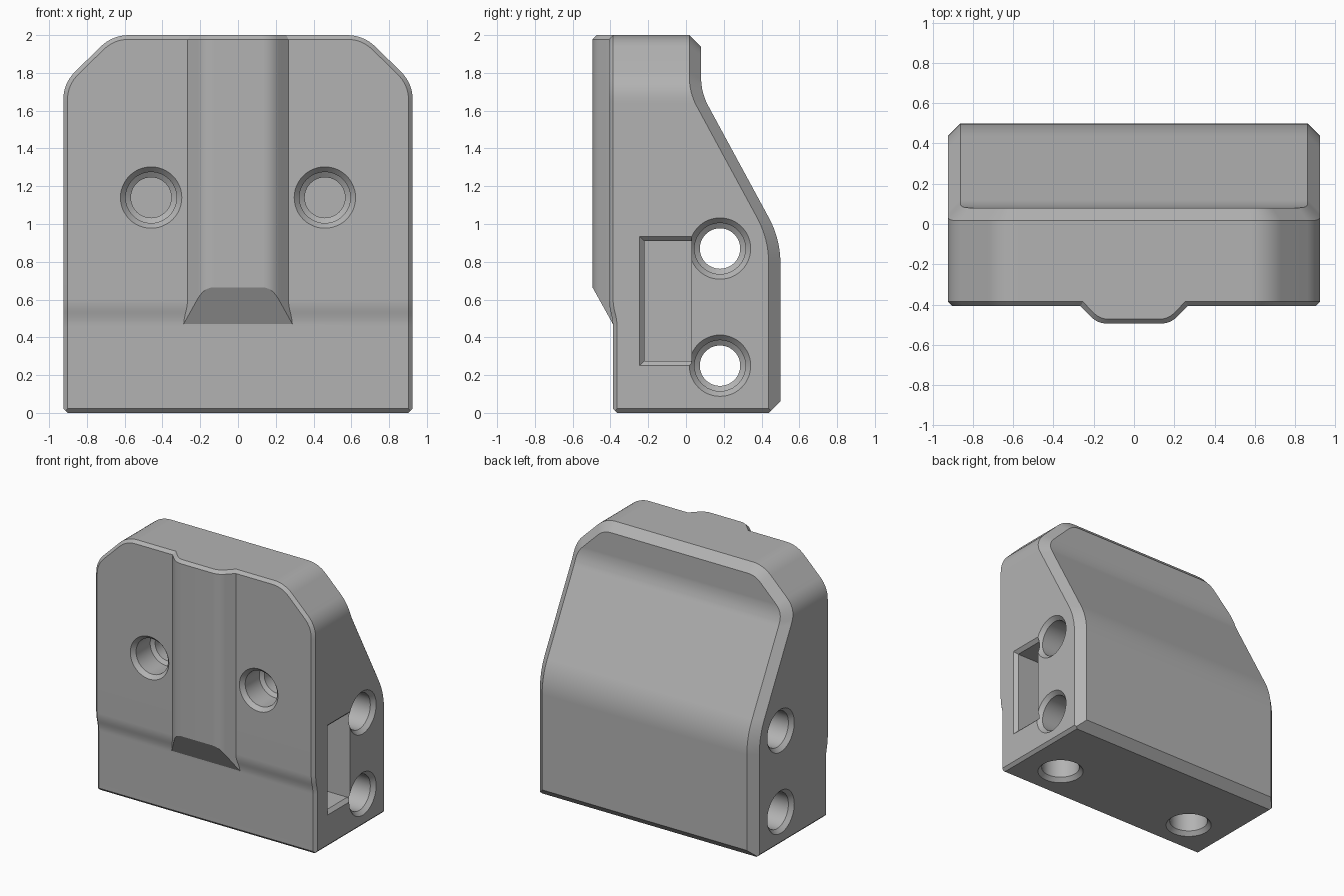
import bpy, bmesh, math
from mathutils import Vector, Matrix

if "Cube" in bpy.data.objects:
    bpy.data.objects.remove(bpy.data.objects["Cube"], do_unlink=True)

grey = bpy.data.materials.new("plain_grey")
grey.use_nodes = True
COLOUR = (0.45, 0.45, 0.45, 1)
grey.diffuse_color = COLOUR
grey.node_tree.nodes["Principled BSDF"].inputs["Base Color"].default_value = COLOUR


def to_object(name, bm):
    bmesh.ops.recalc_face_normals(bm, faces=bm.faces)
    mesh = bpy.data.meshes.new(name)
    bm.to_mesh(mesh)
    bm.free()
    mesh.materials.append(grey)
    obj = bpy.data.objects.new(name, mesh)
    bpy.context.collection.objects.link(obj)
    return obj


def fillet(a, corner, b, length, steps=8):
    """Points rounding a corner between the directions to a and b."""
    a, c, b = Vector(a), Vector(corner), Vector(b)
    p, q = c + (a - c).normalized() * length, c + (b - c).normalized() * length
    return [p.lerp(c, t).lerp(c.lerp(q, t), t) for t in (i / steps for i in range(steps + 1))]


def lookup(profile, z):
    """Depth of a (y, z) profile, listed upwards, at height z."""
    for (y0, z0), (y1, z1) in zip(profile, profile[1:]):
        if z <= z1:
            return y0 + (y1 - y0) * max(0, (z - z0) / (z1 - z0))
    return profile[-1][0]


def loft(rings, caps=True):
    """Closed rings of 3D points bridged in order."""
    bm = bmesh.new()
    loops = [[bm.verts.new(p) for p in ring] for ring in rings]
    n = len(loops[0])
    for a, b in zip(loops, loops[1:]):
        for i in range(n):
            j = (i + 1) % n
            bm.faces.new((a[i], a[j], b[j], b[i]))
    if caps:
        bm.faces.new(loops[0])
        bm.faces.new(loops[-1])
    return bm, loops


def combine(target, other, operation):
    mod = target.modifiers.new(operation, 'BOOLEAN')
    mod.operation, mod.solver, mod.object = operation, 'EXACT', other
    bpy.context.view_layer.objects.active = target
    bpy.ops.object.modifier_apply(modifier=mod.name)
    bpy.data.objects.remove(other, do_unlink=True)


# Side profiles of the back and front faces
W, H = 0.925, 2.0
low, high = (0.5, 0.92), (0.08, 1.695)
back = [Vector((0.5, 0))] + fillet((0.5, 0), low, high, 0.13) + \
    fillet(low, high, (0.08, H), 0.08) + [Vector((0.08, H))]
f_low, f_high = (-0.387, 0.49), (-0.408, 0.57)
front = [Vector((-0.387, 0))] + fillet((-0.387, 0), f_low, f_high, 0.035, 4) + \
    fillet(f_low, f_high, (-0.408, H), 0.035, 4) + [Vector((-0.408, H))]

# Front outline: straight side, then a rounded sloping shoulder
side, top = (W, 1.745), (0.665, H)
shoulder = fillet((W, 0), side, top, 0.09) + fillet(side, top, (0, H), 0.09)
heights = sorted({round(p.y, 4) for p in back + front if p.y < shoulder[0].y - 0.005})
half = [Vector((W, z)) for z in heights] + shoulder
outline = half + [Vector((-p.x, p.y)) for p in reversed(half)]


def inset(points, d):
    out = []
    for i, p in enumerate(points):
        e0 = (p - points[i - 1]).normalized()
        e1 = (points[(i + 1) % len(points)] - p).normalized()
        n0, n1 = Vector((-e0.y, e0.x)), Vector((-e1.y, e1.x))
        out.append(p + (n0 + n1) * (d / (1 + n0.dot(n1))))
    return out


CF, CB = 0.022, 0.062
rings = [[(p.x, lookup(front, p.y), p.y) for p in inset(outline, CF)],
         [(p.x, lookup(front, p.y) + CF, p.y) for p in outline],
         [(p.x, lookup(back, p.y) - CB, p.y) for p in outline],
         [(p.x, lookup(back, p.y), p.y) for p in inset(outline, CB)]]
bm, loops = loft(rings, caps=False)
for loop in (loops[0], loops[-1]):
    n = len(loop)
    for k in range(n // 2 - 1):
        bm.faces.new((loop[k], loop[k + 1], loop[n - 2 - k], loop[n - 1 - k]))

# Small bevel along the two bottom side edges
for s in (1, -1):
    cut = bmesh.ops.bisect_plane(bm, geom=bm.verts[:] + bm.edges[:] + bm.faces[:],
                                 plane_co=(s * (W - 0.022), 0, 0), plane_no=(s, 0, -1),
                                 clear_outer=True)
    bmesh.ops.holes_fill(bm, edges=[e for e in bm.edges if e.is_boundary], sides=0)
body = to_object("body", bm)

# Raised centre rib with a sloped lower end
RIB = -0.495
crown = fillet((0.365, -0.31), (0.18, RIB), (0, RIB), 0.05, 6)
right = [Vector((0.365, -0.31))] + crown
section = right + [Vector((-p.x, p.y)) for p in reversed(right)]


def slope(y):
    return 0.47 + (-0.387 - y) * 1.8


tucked = [Vector((p.x * 0.95, p.y + CF)) for p in section]
rib = to_object("centre_rib", loft([
    [(p.x, p.y, slope(p.y)) for p in section],
    [(p.x, p.y, H - CF) for p in section],
    [(p.x, p.y, H) for p in tucked]])[0])
combine(body, rib, 'UNION')


def bore(location, direction, steps):
    """Cut a stepped round hole; steps are (depth, radius)."""
    turn = Vector(direction).to_track_quat('Z', 'Y').to_matrix().to_4x4()
    place = Matrix.Translation(location) @ turn
    n = 48
    circle = [2 * math.pi * i / n for i in range(n)]
    bm, _ = loft([[place @ Vector((r * math.cos(a), r * math.sin(a), d)) for a in circle]
                  for d, r in steps])
    combine(body, to_object("bore_cutter", bm), 'DIFFERENCE')


R = 0.107
mouth = [(-0.03, 0.19), (0.03, 0.135), (0.2, 0.135), (0.22, R)]

# Side pocket, on the left side only
rects = [(W + 0.03, 0.03), (W - 0.025, -0.025), (W - 0.5, -0.025)]
bm, _ = loft([[(x, y, z) for y, z in ((-0.245 - g, 0.25 - g), (0.03, 0.25 - g),
                                      (0.03, 0.935 + g), (-0.245 - g, 0.935 + g))]
              for x, g in rects])
combine(body, to_object("pocket_cutter", bm), 'DIFFERENCE')

# Cross holes through the width, front holes and bottom holes
for z in (0.25, 0.87):
    through = mouth + [(2 * W - d, r) for d, r in reversed(mouth)]
    bore((W, 0.18, z), (-1, 0, 0), through)
for s in (1, -1):
    bore((s * 0.46, -0.408, 1.14), (0, 1, 0), mouth + [(0.5, R)])
    bore((s * 0.6, -0.105, 0), (0, 0, 1), mouth[:2] + [(0.22, 0.135)])

# Smooth curved areas, keep the bevels crisp
bpy.ops.object.select_all(action='DESELECT')
body.select_set(True)
bpy.context.view_layer.objects.active = body
bpy.ops.object.shade_smooth_by_angle(angle=math.radians(25))
body.modifiers.new("even_shading", 'WEIGHTED_NORMAL').keep_sharp = True
